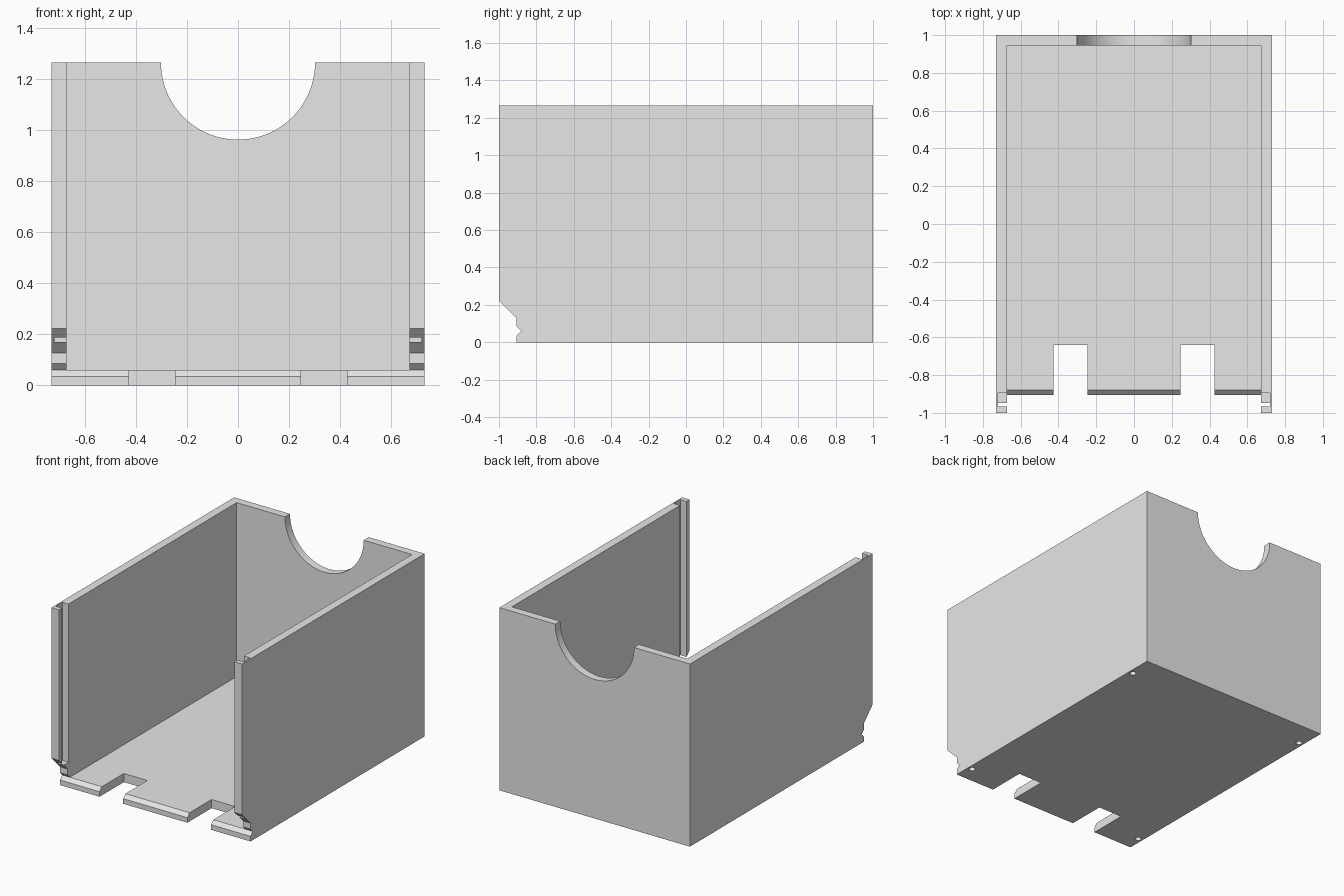
import bpy
import bmesh
import math
from mathutils import Matrix, Vector

cube = bpy.data.objects.get("Cube")
if cube:
    bpy.data.objects.remove(cube, do_unlink=True)

HALF_W, HEIGHT, FLOOR = 0.73, 1.265, 0.06
INNER_W, INNER_BACK = 0.672, 0.945

grey = bpy.data.materials.new("light grey plastic")
grey.use_nodes = True
grey.diffuse_color = (0.8, 0.8, 0.8, 1)
grey.node_tree.nodes["Principled BSDF"].inputs["Base Color"].default_value = (0.8, 0.8, 0.8, 1)


def add_object(name, bm):
    bmesh.ops.recalc_face_normals(bm, faces=bm.faces)
    mesh = bpy.data.meshes.new(name)
    bm.to_mesh(mesh)
    bm.free()
    mesh.materials.append(grey)
    obj = bpy.data.objects.new(name, mesh)
    bpy.context.collection.objects.link(obj)
    return obj


def box(name, low, high):
    bm = bmesh.new()
    low, high = Vector(low), Vector(high)
    size = Matrix.Diagonal((*(high - low), 1))
    bmesh.ops.create_cube(bm, size=1, matrix=Matrix.Translation((low + high) / 2) @ size)
    return add_object(name, bm)


def cylinder(name, center, radius, depth, sides, rotation=Matrix()):
    bm = bmesh.new()
    bmesh.ops.create_cone(bm, cap_ends=True, segments=sides, radius1=radius, radius2=radius,
                          depth=depth, matrix=Matrix.Translation(center) @ rotation)
    return add_object(name, bm)


# Solid body: side profile (y, z) with the notched front foot, extruded across x
profile = [(1, 0), (1, HEIGHT), (-1, HEIGHT), (-1, 0.222), (-0.905, 0.127),
           (-0.905, 0.085), (-0.88, FLOOR), (-0.905, 0.035), (-0.905, 0)]
bm = bmesh.new()
face = bm.faces.new([bm.verts.new((-HALF_W, y, z)) for y, z in profile])
extruded = bmesh.ops.extrude_face_region(bm, geom=[face])["geom"]
bmesh.ops.translate(bm, vec=(2 * HALF_W, 0, 0),
                    verts=[v for v in extruded if isinstance(v, bmesh.types.BMVert)])
body = add_object("open_front_box", bm)

# Hollow interior, open at the top and front
cutters = [box("cavity_cutter", (-INNER_W, -1.2, FLOOR), (INNER_W, INNER_BACK, 1.5))]

# Rounded finger scoop in the back wall
cutters.append(cylinder("scoop_cutter", (0, 1, HEIGHT), 0.302, 0.3, 96,
                        Matrix.Rotation(math.pi / 2, 4, "X")))

for side in (-1, 1):
    # Rectangular slots in the front of the floor
    x1, x2 = sorted((side * 0.246, side * 0.427))
    cutters.append(box("floor_slot_cutter", (x1, -1.2, -0.1), (x2, -0.64, 0.2)))
    # Vertical groove for a sliding front panel
    x1, x2 = sorted((side * 0.6, side * 0.72))
    cutters.append(box("groove_cutter", (x1, -0.966, 0.17), (x2, -0.895, 1.5)))
    # Blind holes under the side walls
    for y in (-0.79, 0.82):
        cutters.append(cylinder("hole_cutter", (side * 0.698, y, 0), 0.02, 0.24, 24))

# Cut every opening, then discard the cutters
bpy.context.view_layer.objects.active = body
for cutter in cutters:
    cutter.hide_render = True
    mod = body.modifiers.new("cut", "BOOLEAN")
    mod.operation = "DIFFERENCE"
    mod.solver = "EXACT"
    mod.object = cutter
    bpy.ops.object.modifier_apply(modifier=mod.name)
    bpy.data.objects.remove(cutter, do_unlink=True)

# Smooth the scoop and holes, keep the box edges sharp
bpy.ops.object.select_all(action="DESELECT")
body.select_set(True)
bpy.ops.object.shade_smooth_by_angle(angle=math.radians(30))
